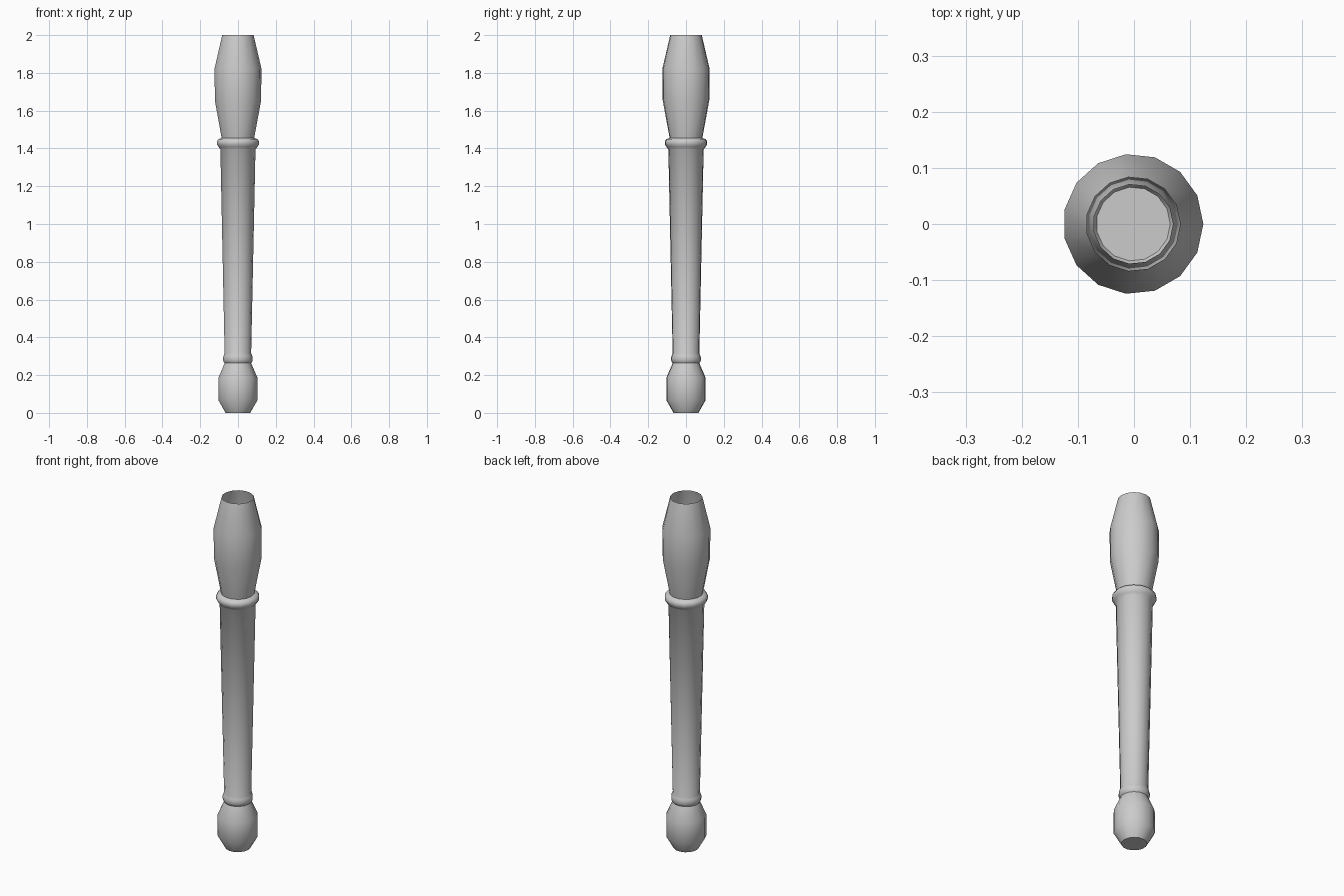
import bpy, bmesh
from math import cos, sin, pi

if "Cube" in bpy.data.objects:
    bpy.data.objects.remove(bpy.data.objects["Cube"])

SIDES = 15
X_SHIFT = -0.0014  # centres the odd-sided outline on x = 0

# Turned profile (radius, height) from the capped foot to the open top
PROFILE = [
    (0.066, 0.0), (0.105, 0.068), (0.105, 0.185), (0.071, 0.263),       # foot bulb
    (0.076, 0.27), (0.079, 0.28), (0.079, 0.293), (0.076, 0.304), (0.071, 0.315),  # lower ring
    (0.094, 1.395),                                                      # tapered shaft
    (0.104, 1.408), (0.113, 1.422), (0.113, 1.437), (0.105, 1.449), (0.087, 1.455),  # upper ring
    (0.124, 1.655), (0.125, 1.825), (0.084, 2.0),                        # upper swelling
]


def lathe(name, profile, sides):
    bm = bmesh.new()
    rings = [[bm.verts.new((r * cos(2 * pi * i / sides) + X_SHIFT,
                            r * sin(2 * pi * i / sides), z)) for i in range(sides)]
             for r, z in profile]
    for low, high in zip(rings, rings[1:]):
        for i in range(sides):
            j = (i + 1) % sides
            bm.faces.new((low[i], low[j], high[j], high[i]))
    bm.faces.new(rings[0][::-1])  # foot cap
    mesh = bpy.data.meshes.new(name)
    bm.to_mesh(mesh)
    bm.free()
    obj = bpy.data.objects.new(name, mesh)
    bpy.context.collection.objects.link(obj)
    return obj


# Turned leg
leg = lathe("turned_leg", PROFILE, SIDES)
bpy.context.view_layer.objects.active = leg
leg.select_set(True)
bpy.ops.object.shade_smooth_by_angle(angle=pi / 4)
